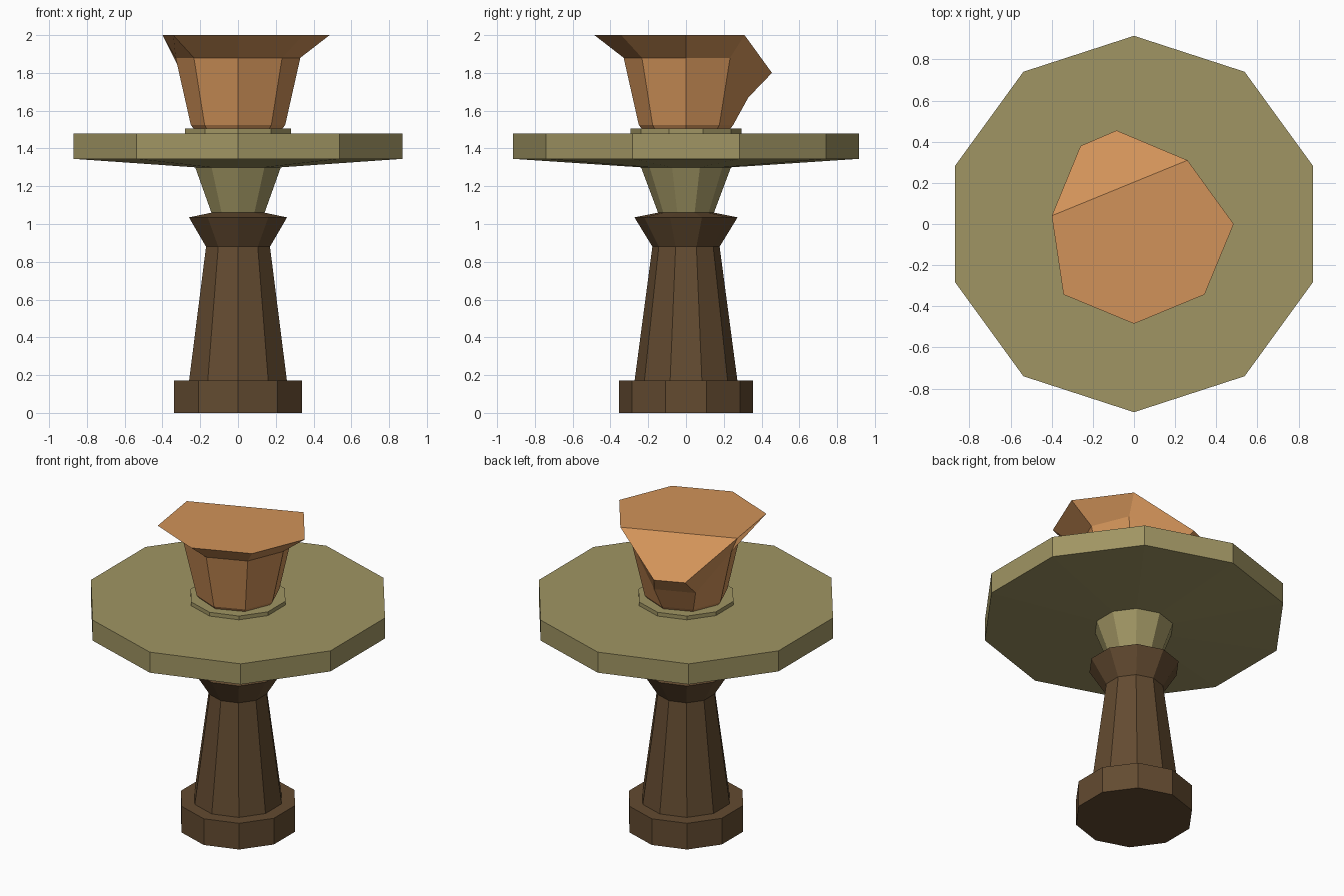
import bpy, bmesh
from math import cos, sin, pi

if "Cube" in bpy.data.objects:
    bpy.data.objects.remove(bpy.data.objects["Cube"])


def material(name, rgb):
    m = bpy.data.materials.new(name)
    m.diffuse_color = (*rgb, 1)
    m.use_nodes = True
    m.node_tree.nodes["Principled BSDF"].inputs["Base Color"].default_value = m.diffuse_color
    return m


def ring(r, z, n, start):
    return [(r * cos(start + 2 * pi * i / n), r * sin(start + 2 * pi * i / n), z)
            for i in range(n)]


def loft(name, rings, mat, top_faces=None):
    """Skin flat-faced quads between rings and close both ends."""
    bm = bmesh.new()
    loops = [[bm.verts.new(p) for p in r] for r in rings]
    n = len(loops[0])
    for a, b in zip(loops, loops[1:]):
        for i in range(n):
            j = (i + 1) % n
            bm.faces.new((a[i], a[j], b[j], b[i]))
    bm.faces.new(loops[0][::-1])
    for idx in top_faces or [range(n)]:
        bm.faces.new([loops[-1][i] for i in idx])
    bmesh.ops.recalc_face_normals(bm, faces=bm.faces)
    me = bpy.data.meshes.new(name)
    bm.to_mesh(me)
    bm.free()
    me.materials.append(mat)
    ob = bpy.data.objects.new(name, me)
    bpy.context.collection.objects.link(ob)
    return ob


dark = material("dark_wood", (0.125, 0.07, 0.03))
olive = material("olive", (0.35, 0.30, 0.125))
clay = material("clay", (0.64, 0.29, 0.10))


def decagon(profile):
    return [ring(r, z, 10, pi / 2) for r, z in profile]


# Foot, tapered column and flared collar
loft("pedestal", decagon([(.355, 0), (.355, .172), (.272, .172), (.178, .88),
                          (.273, 1.035), (.148, 1.06)]), dark)

# Flared neck, wide plate and small raised ring
loft("plate", decagon([(.148, 1.06), (.238, 1.30), (.915, 1.345),
                       (.915, 1.48), (.295, 1.48), (.295, 1.505)]), olive)

# Eight-sided cup; its two back-left corners (2 and 3) drop to form a spout
shoulder = ring(.33, 1.88, 8, 0)
rim = ring(.485, 2.0, 8, 0)
for i in (2, 3):
    shoulder[i] = (*shoulder[i][:2], 1.67)
rim[1:5] = [(.26, .31, 2.0), (-.085, .455, 1.8), (-.26, .38, 1.8), (-.40, .04, 2.0)]
loft("spouted_cup", [ring(.235, 1.505, 8, 0), ring(.25, 1.525, 8, 0), shoulder, rim],
     clay, [(0, 1, 4, 5, 6, 7), (1, 2, 3, 4)])
